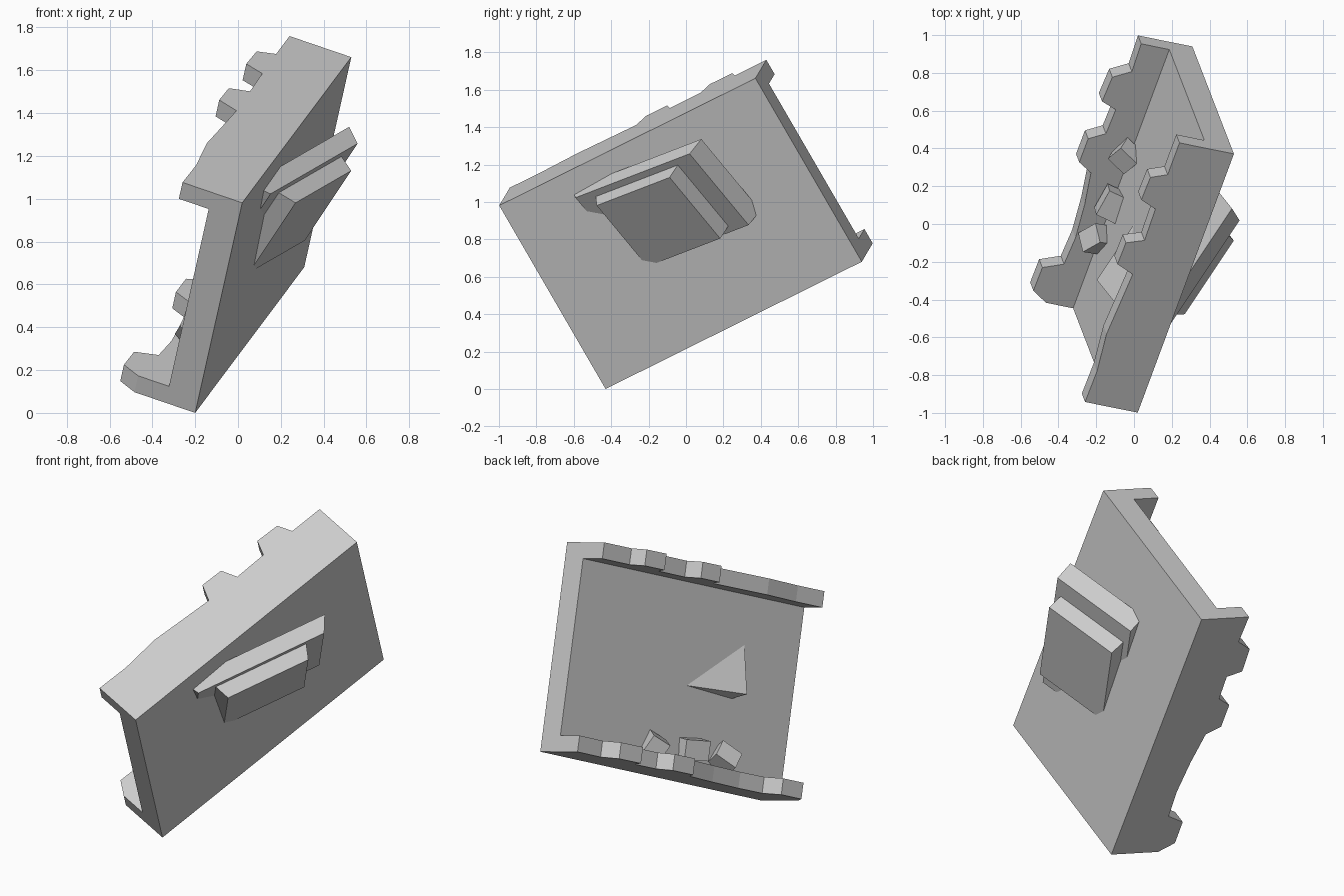
import bpy, bmesh
from mathutils import Vector, Matrix, Euler

if "Cube" in bpy.data.objects:
    bpy.data.objects.remove(bpy.data.objects["Cube"])

# Local frame of the tilted panel: u = length, v = width, w = inward depth
O = Vector((-0.20, -0.43, 0.0))
U = Vector((0.316, 0.850, 0.422)).normalized()
V = Vector((0.190, -0.493, 0.849))
V = (V - U * V.dot(U)).normalized()
W = V.cross(U)
L, WID, T, WALL = 1.612, 1.155, 0.15, 0.09


def place(p):
    return O + U * p[0] + V * p[1] + W * p[2]


def prism(name, start, end):
    """Solid between two matching loops of local points."""
    bm = bmesh.new()
    a = [bm.verts.new(place(p)) for p in start]
    b = [bm.verts.new(place(p)) for p in end]
    n = len(a)
    bm.faces.new(a)
    bm.faces.new(b[::-1])
    for i in range(n):
        bm.faces.new((a[i], b[i], b[(i + 1) % n], a[(i + 1) % n]))
    bmesh.ops.recalc_face_normals(bm, faces=bm.faces)
    me = bpy.data.meshes.new(name)
    bm.to_mesh(me)
    bm.free()
    ob = bpy.data.objects.new(name, me)
    bpy.context.collection.objects.link(ob)
    return ob


def wall(name, profile, v0, v1):
    pts = [(0, 0)] + profile + [(L, 0)]
    prism(name, [(u, v0, w) for u, w in pts], [(u, v1, w) for u, w in pts])


# Main panel between the two side walls
v0, v1 = WALL, WID - WALL
prism("panel", [(0, v0, 0), (0, v1, 0), (0, v1, T), (0, v0, T)],
      [(L, v0, 0), (L, v1, 0), (L, v1, T), (L, v0, T)])

# Side walls with worn, notched edges
wall("upper_wall", [(0, .30), (.19, .297), (.42, .32), (.61, .309), (.795, .299),
                    (.837, .40), (.97, .397), (1.006, .303), (1.2, .307),
                    (1.237, .40), (1.378, .396), (1.414, .31), (L, .31)], v1, WID)
wall("lower_wall", [(0, .305), (.055, .395), (.20, .393), (.245, .285), (.41, .276),
                    (.615, .293), (.805, .322), (.853, .405), (1.0, .404), (1.05, .32),
                    (1.2, .315), (1.232, .404), (1.385, .397), (1.44, .305), (L, .31)], 0, WALL)

# Tilted stacked slabs on the outside; one corner breaks through the panel
N = Vector((.242, .315, .917)).normalized()
E1 = Vector((.969, -.03, -.243))
E1 = (E1 - N * E1.dot(N)).normalized()
E2 = Vector((.062, -.949, .310))
E2 = (E2 - N * E2.dot(N) - E1 * E2.dot(E1)).normalized()


def slab(name, d0, half0, d1, half1, depth):
    def ring(d, h):
        return [E1 * (.755 + sx * h) + E2 * (-.675 + sy * depth) + N * d
                for sx, sy in ((-1, -1), (1, -1), (1, 1), (-1, 1))]
    prism(name, ring(d0, half0), ring(d1, half1))


slab("inner_slab", .388, .385, .482, .438, .278)
slab("outer_slab", .302, .246, .388, .277, .238)

# Loose rubble beside the lower wall
for i, (c, s, r) in enumerate([
        ((.97, .14, .19), (.11, .11, .12), (.5, .3, .4)),
        ((.69, .17, .18), (.15, .11, .12), (.15, .2, -.1)),
        ((.46, .15, .18), (.13, .11, .13), (-.3, .4, .5))]):
    rot = Euler(r).to_matrix()

    def ring(z):
        return [Vector(c) + rot @ Vector((x * s[0] / 2, y * s[1] / 2, z * s[2] / 2))
                for x, y in ((-1, -1), (1, -1), (1, 1), (-1, 1))]
    prism("rubble_%d" % (i + 1), ring(-1), ring(1))
